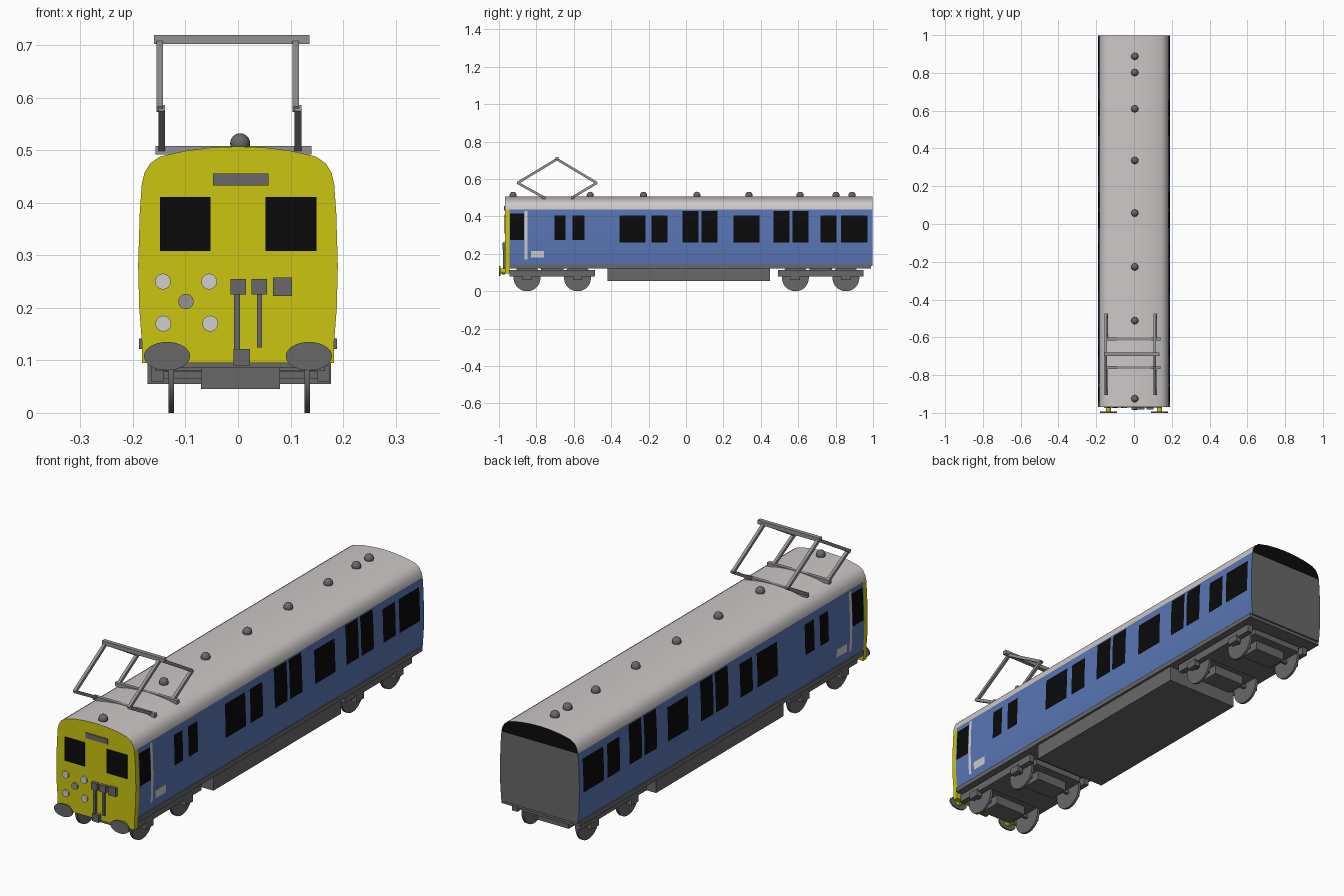
import bpy, bmesh, math
from mathutils import Vector

if "Cube" in bpy.data.objects:
    bpy.data.objects.remove(bpy.data.objects["Cube"])


def mat(name, r, g, b):
    m = bpy.data.materials.new(name)
    m.diffuse_color = (r, g, b, 1)
    m.use_nodes = True
    m.node_tree.nodes["Principled BSDF"].inputs["Base Color"].default_value = m.diffuse_color
    return m


BLUE = mat("body blue", 0.098, 0.18, 0.456)
YELLOW = mat("warning yellow", 0.60, 0.56, 0.005)
ROOF = mat("roof grey", 0.60, 0.575, 0.565)
BLACK = mat("window black", 0.003, 0.003, 0.003)
DARK = mat("underframe grey", 0.14, 0.14, 0.14)
MID = mat("mid grey", 0.29, 0.29, 0.29)
WHITE = mat("pale grey", 0.62, 0.62, 0.62)


def finish(name, bm, *mats, smooth=False):
    me = bpy.data.meshes.new(name)
    bm.normal_update()
    bm.to_mesh(me)
    bm.free()
    for m in mats:
        me.materials.append(m)
    ob = bpy.data.objects.new(name, me)
    bpy.context.collection.objects.link(ob)
    if smooth:
        bpy.ops.object.select_all(action='DESELECT')
        ob.select_set(True)
        bpy.context.view_layer.objects.active = ob
        bpy.ops.object.shade_smooth_by_angle(angle=math.radians(35))
    return ob


def box(name, x0, x1, y0, y1, z0, z1, m):
    bm = bmesh.new()
    bmesh.ops.create_cube(bm, size=1)
    for v in bm.verts:
        v.co = Vector(((x0 + x1) / 2 + v.co.x * (x1 - x0),
                       (y0 + y1) / 2 + v.co.y * (y1 - y0),
                       (z0 + z1) / 2 + v.co.z * (z1 - z0)))
    return finish(name, bm, m)


def disc(name, c, r, depth, axis, m, rz=None):
    """Cylinder along x or y; rz gives a different vertical radius."""
    bm = bmesh.new()
    bmesh.ops.create_cone(bm, cap_ends=True, segments=32, radius1=r, radius2=r, depth=depth)
    for v in bm.verts:
        a, b, d = v.co
        b *= (rz or r) / r
        v.co = Vector(c) + (Vector((d, a, b)) if axis == 'x' else Vector((a, d, b)))
    bmesh.ops.recalc_face_normals(bm, faces=bm.faces)
    return finish(name, bm, m, smooth=True)


def bar(name, p, q, w, m):
    """Square bar between two points."""
    p, q = Vector(p), Vector(q)
    bm = bmesh.new()
    bmesh.ops.create_cube(bm, size=1)
    rot = (q - p).to_track_quat('Z', 'X')
    for v in bm.verts:
        v.co = (p + q) / 2 + rot @ Vector((v.co.x * w, v.co.y * w, v.co.z * (q - p).length))
    return finish(name, bm, m)


# Side windows and painted patches: y start, y end, z bottom, z top, material slot
PATCHES = [(-0.94, -0.865, .275, .415, 3), (-0.863, -0.848, .17, .43, 5),
           (-0.83, -0.76, .18, .215, 5),
           (-0.703, -0.645, .275, .405, 3), (-0.607, -0.543, .275, .405, 3),
           (-0.355, -0.217, .26, .405, 3), (-0.185, -0.10, .26, .405, 3),
           (-0.02, 0.067, .26, .43, 3), (0.083, 0.168, .26, .43, 3),
           (0.254, 0.393, .26, .405, 3), (0.468, 0.553, .26, .43, 3),
           (0.57, 0.655, .26, .43, 3), (0.72, 0.805, .26, .405, 3),
           (0.83, 0.97, .26, .405, 3)]
FRONT, BACK, CAB = -0.968, 0.998, -0.945

# Body shell: cross-section extruded along y, then cut so faces can be coloured
half = [(.183, .135), (.188, .2), (.19, .28), (.187, .38), (.183, .436), (.178, .457),
        (.167, .475), (.148, .488), (.1, .499), (.05, .505)]
section = half + [(0, .507)] + [(-x, z) for x, z in reversed(half)]
bm = bmesh.new()
end = bm.faces.new([bm.verts.new((x, FRONT, z)) for x, z in section])
new = bmesh.ops.extrude_face_region(bm, geom=[end])["geom"]
for v in new:
    if isinstance(v, bmesh.types.BMVert):
        v.co.y = BACK
if not any(f is end for f in bm.faces):
    bm.faces.new([v for v in bm.verts if abs(v.co.y - FRONT) < 1e-6])
bmesh.ops.recalc_face_normals(bm, faces=bm.faces)


def cut(co, no):
    geom = bm.verts[:] + bm.edges[:] + bm.faces[:]
    bmesh.ops.bisect_plane(bm, geom=geom, plane_co=co, plane_no=no, dist=1e-5)


for y in sorted({CAB} | {v for p in PATCHES for v in p[:2]}):
    cut((0, y, 0), (0, 1, 0))
for z in sorted({.436} | {v for p in PATCHES for v in p[2:4]}):
    cut((0, 0, z), (0, 0, 1))
bm.normal_update()
for f in bm.faces:
    c, n = f.calc_center_median(), f.normal
    if n.y < -0.9:
        f.material_index = 1
    elif n.y > 0.9:
        f.material_index = 3 if c.z > .436 else 4
    elif n.z < -0.9:
        f.material_index = 4
    elif c.z > .436:
        f.material_index = 2
    elif c.y < CAB:
        f.material_index = 1
    else:
        f.material_index = next((s for a, b, lo, hi, s in PATCHES
                                 if a < c.y < b and lo < c.z < hi), 0)
finish("body_shell", bm, BLUE, YELLOW, ROOF, BLACK, DARK, WHITE, smooth=True)

# Cab front details
box("front_valance", -.183, .183, FRONT, CAB, .095, .135, YELLOW)
for x0, x1 in [(-.148, -.052), (.052, .149)]:
    box("cab_window", x0, x1, FRONT - .003, FRONT + .002, .308, .411, BLACK)
box("route_panel", -.048, .058, FRONT - .004, FRONT + .002, .433, .456, DARK)
for x, z in [(-.143, .25), (-.055, .25), (-.142, .17), (-.053, .17)]:
    disc("headlamp", (x, FRONT - .002, z), .015, .01, 'y', WHITE)
disc("centre_lamp", (-.099, FRONT - .002, .212), .0145, .01, 'y', MID)
for x0, x1, z0, z1 in [(-.014, .015, .225, .255), (.026, .055, .225, .255),
                       (.067, .103, .222, .258)]:
    box("jumper_box", x0, x1, FRONT - .014, FRONT, z0, z1, DARK)
box("brake_hose", -.008, .004, FRONT - .01, FRONT, .12, .226, DARK)
box("brake_hose", .036, .046, FRONT - .01, FRONT, .124, .226, DARK)
box("coupler", -.009, .023, FRONT - .016, FRONT, .09, .122, DARK)
for s in (-1, 1):
    disc("buffer_shaft", (s * .135, FRONT - .012, .108), .014, .026, 'y', YELLOW)
    disc("buffer_head", (s * .135, -.9965, .108), .044, .007, 'y', DARK, rz=.027)

# Underframe
box("solebar", -.188, .188, CAB, .99, .122, .142, DARK)
box("equipment_case", -.172, .177, -.42, .45, .055, .13, DARK)

# Bogies with wheels, axle boxes and motors
for cy in (-.715, .72):
    box("bogie_floor", -.118, .122, cy - .22, cy + .22, .085, .11, DARK)
    box("bogie_bolster", -.15, .155, cy - .06, cy + .06, .08, .125, DARK)
    for s in (-1, 1):
        x = .004 + s * .15
        box("bogie_side_frame", x - .012, x + .012, cy - .228, cy + .228, .08, .114, DARK)
    for dy in (-.135, .135):
        y = cy + dy
        box("traction_motor", -.07, .08, y - .045, y + .045, .045, .095, DARK)
        bar("axle", (-.155, y, .072), (.16, y, .072), .014, DARK)
        for s in (-1, 1):
            disc("wheel", (.0025 + s * .1295, y, .072), .072, .011, 'x', DARK)
            x = .004 + s * .158
            box("axle_box", x - .012, x + .012, y - .025, y + .025, .06, .09, DARK)

# Roof ventilators
for y in (-.925, -.512, -.227, .058, .337, .61, .802, .888):
    bm = bmesh.new()
    bmesh.ops.create_uvsphere(bm, u_segments=20, v_segments=12, radius=.019)
    bmesh.ops.translate(bm, verts=bm.verts, vec=(.004, y, .513))
    finish("roof_ventilator", bm, DARK, smooth=True)

# Diamond pantograph
for y in (-.76, -.608):
    box("pantograph_base_bar", -.157, .14, y - .008, y + .008, .492, .508, MID)
for x in (-.147, .112):
    for yb, ye in [(-.757, -.902), (-.61, -.476)]:
        bar("pantograph_lower_arm", (x + .002, yb, .5), (x + .002, ye, .58), .013, MID)
        bar("pantograph_upper_arm", (x - .002, ye, .578), (x - .002, -.69, .706), .013, MID)
box("pantograph_head", -.16, .136, -.699, -.681, .702, .719, MID)
